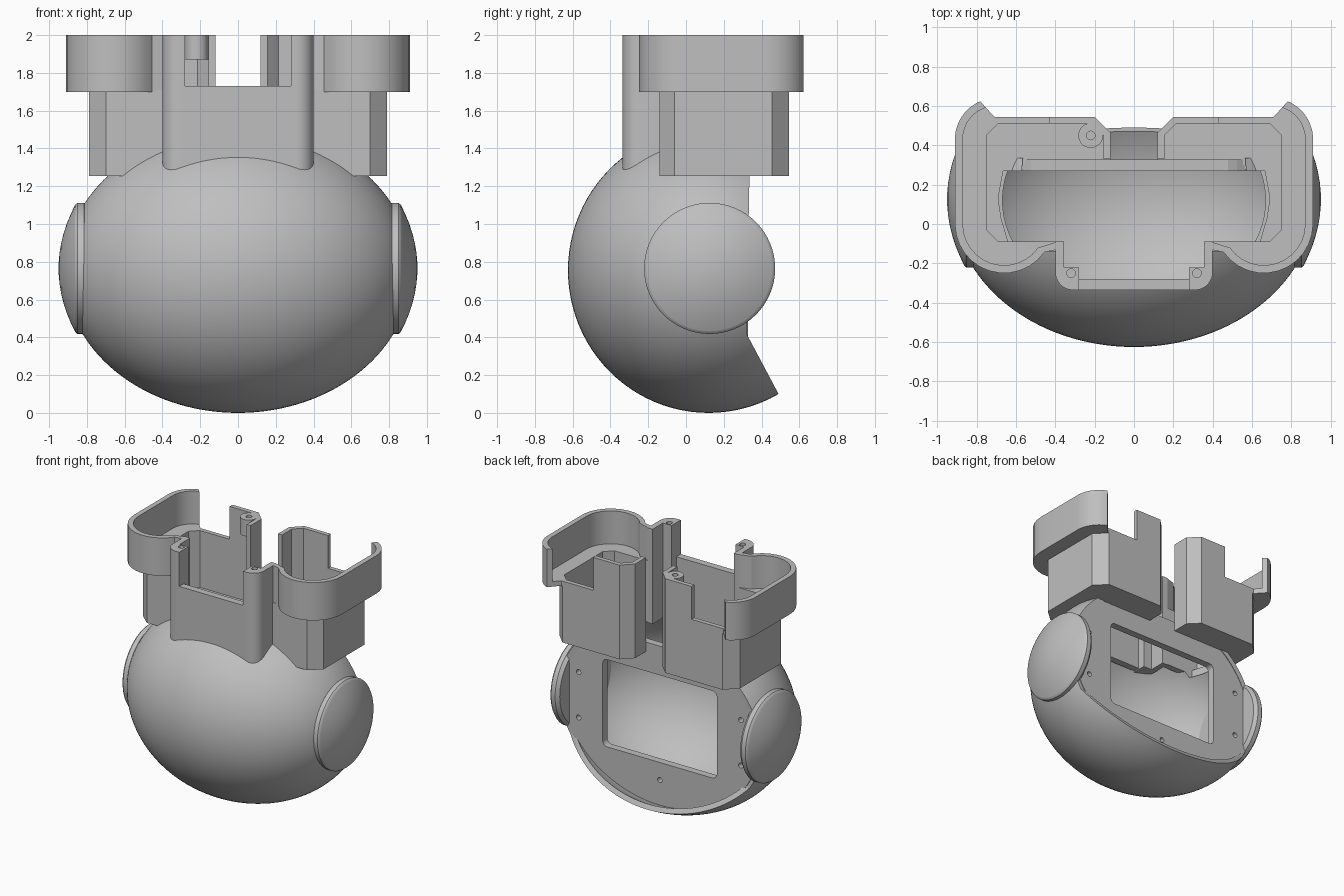
import bpy, bmesh
from math import sin, cos, pi, radians
from mathutils import Matrix, Vector

if "Cube" in bpy.data.objects:
    bpy.data.objects.remove(bpy.data.objects["Cube"], do_unlink=True)

grey = bpy.data.materials.new("plain_grey")
grey.use_nodes = True
colour = (0.52, 0.52, 0.52, 1)
grey.diffuse_color = colour
grey.node_tree.nodes["Principled BSDF"].inputs["Base Color"].default_value = colour

CENTRE = Vector((0, 0.12, 0.755))
RADII = Vector((0.92, 0.745, 0.755))


def finish(bm, name):
    """Turn a bmesh into a grey object with outward normals."""
    bmesh.ops.recalc_face_normals(bm, faces=bm.faces)
    mesh = bpy.data.meshes.new(name)
    bm.to_mesh(mesh)
    bm.free()
    mesh.materials.append(grey)
    obj = bpy.data.objects.new(name, mesh)
    bpy.context.collection.objects.link(obj)
    return obj


def prism(name, points, low, high, place=lambda a, b, h: (a, b, h)):
    """Extrude a flat outline between two heights along the axis set by place."""
    bm = bmesh.new()
    bottom = [bm.verts.new(place(a, b, low)) for a, b in points]
    top = [bm.verts.new(place(a, b, high)) for a, b in points]
    bm.faces.new(bottom)
    bm.faces.new(top)
    count = len(points)
    for i in range(count):
        j = (i + 1) % count
        bm.faces.new((bottom[i], bottom[j], top[j], top[i]))
    return finish(bm, name)


def along_y(a, b, h):
    return (a, h, b)


def along_x(a, b, h):
    return (h, a, b)


def ellipsoid(name, shrink):
    bm = bmesh.new()
    bmesh.ops.create_uvsphere(bm, u_segments=96, v_segments=64, radius=1)
    turn = Matrix.Rotation(pi / 2, 4, "Y")
    size = Matrix.Diagonal((*(r - shrink for r in RADII), 1))
    bm.transform(Matrix.Translation(CENTRE) @ size @ turn)
    return finish(bm, name)


def arc(cx, cy, radius, start, end, steps=12):
    angles = [radians(start + (end - start) * i / steps) for i in range(steps + 1)]
    return [(cx + radius * cos(a), cy + radius * sin(a)) for a in angles]


def rectangle(x0, x1, y0, y1):
    return [(x0, y0), (x1, y0), (x1, y1), (x0, y1)]


def mirrored(points):
    return [(-x, y) for x, y in reversed(points)]


def activate(obj):
    bpy.ops.object.select_all(action="DESELECT")
    obj.select_set(True)
    bpy.context.view_layer.objects.active = obj


def cut(obj, cutter):
    cutter.hide_render = True
    mod = obj.modifiers.new("cut", "BOOLEAN")
    mod.operation, mod.solver, mod.object = "DIFFERENCE", "EXACT", cutter
    activate(obj)
    bpy.ops.object.modifier_apply(modifier=mod.name)
    bpy.data.objects.remove(cutter, do_unlink=True)


def smooth(obj, angle=30):
    activate(obj)
    bpy.ops.object.shade_smooth_by_angle(angle=radians(angle))


# Outlines of one side, seen from above
box_outer = [(0.40, -0.14), (0.70, -0.14), (0.79, -0.06), (0.79, 0.455), (0.70, 0.545)]
box_inner = [(0.355, -0.09), (0.69, -0.09), (0.75, -0.03), (0.75, 0.45), (0.69, 0.51), (0.43, 0.51)]
cavity_side = [(0.64, -0.09), (0.675, 0.03), (0.69, 0.13), (0.665, 0.27), (0.57, 0.27)]
cup_outer = arc(0.66, 0, 0.25, -145, 0) + arc(0.70, 0.43, 0.21, 0, 67)
cup_inner = arc(0.66, 0, 0.21, -145, 0) + arc(0.70, 0.43, 0.17, 0, 72)
column_inner = [(0.28, -0.335), (0.28, -0.22), (0.355, -0.22), (0.355, -0.09)]

# Hollow round body, open on top and cut away at the back
body = ellipsoid("round_body", 0)
cut(body, ellipsoid("hollow_cutter", 0.04))
half_hole = [(0.28, -0.28)] + column_inner[1:] + cavity_side + [(0.56, 0.4)]
cut(body, prism("top_cutter", half_hole + mirrored(half_hole), 1.22, 2.2))
back_profile = [(0.335, 1.7), (0.335, 1.2), (0.32, 0.42), (0.49, 0.10), (0.60, -0.1), (1, -0.1), (1, 1.7)]
cut(body, prism("back_cutter", back_profile, -1.1, 1.1, along_x))
smooth(body)

# Back plate with a rounded window and screw holes
outline = arc(0, CENTRE.z, 1, 0, 360, 96)[:-1]
outline = [(0.86 * x, min(CENTRE.z + 0.70 * (z - CENTRE.z), 1.33)) for x, z in outline]
plate = prism("back_plate", outline, 0.27, 0.328, along_y)
window = []
for sx, sz, start in ((1, 1, 0), (-1, 1, 90), (-1, -1, 180), (1, -1, 270)):
    window += arc(sx * 0.46, CENTRE.z + sz * 0.305, 0.04, start, start + 90, 6)
cut(plate, prism("window_cutter", window, 0.2, 0.4, along_y))
screws = [(sx * 0.71, CENTRE.z + sz * 0.18) for sx in (-1, 1) for sz in (-1, 1)] + [(0, 0.27)]
for x, z in screws:
    hole = arc(x, z, 0.02, 0, 360, 16)[:-1]
    cut(plate, prism("screw_cutter", hole, 0.2, 0.4, along_y))


def ear_cap(name, side):
    """Domed disc turned around the x axis."""
    profile = [(0.79, 0), (0.79, 0.325), (0.815, 0.347), (0.85, 0.347), (0.862, 0.337)]
    profile += [(0.95 - 0.088 * t * t, 0.337 * t) for t in (0.98, 0.85, 0.7, 0.55, 0.4, 0.25, 0.1, 0)]
    bm = bmesh.new()
    verts = [bm.verts.new((side * x, 0, r)) for x, r in profile]
    edges = [bm.edges.new(pair) for pair in zip(verts, verts[1:])]
    bmesh.ops.spin(bm, geom=verts + edges, cent=(0, 0, 0), axis=(1, 0, 0),
                   angle=2 * pi, steps=64, use_merge=True)
    bmesh.ops.remove_doubles(bm, verts=bm.verts, dist=0.0001)
    bm.transform(Matrix.Translation((0, 0.125, 0.765)))
    smooth(finish(bm, name), 25)


# Everything that repeats left and right
for side, word in ((1, "left"), (-1, "right")):
    ear_cap(word + "_ear_cap", side)

    def part(name, points, low, high):
        obj = prism(word + "_" + name, [(side * x, y) for x, y in points], low, high)
        smooth(obj)
        return obj

    # Tower: floor, low outer wall and tall back wall beside the gap
    floor = box_outer + [(0.2, 0.545), (0.12, 0.465), (0.12, 0.3), (0.56, 0.3)]
    part("tower_floor", floor + cavity_side[::-1] + [(0.355, -0.09)], 1.255, 1.29)
    part("tower_wall", box_outer + [(0.43, 0.545)] + box_inner[::-1], 1.27, 1.71)
    part("tall_back_wall", [(0.12, 0.33), (0.12, 0.465), (0.2, 0.545), (0.43, 0.545), (0.43, 0.51),
                            (0.215, 0.51), (0.155, 0.45), (0.155, 0.33)], 1.27, 2)

    # Cup around the tower: ledge and thin rim
    part("cup_ledge", [(0.39, -0.13)] + cup_outer + [(0.71, 0.545), (0.43, 0.545)]
         + box_inner[::-1], 1.70, 1.74)
    part("cup_rim", [(0.39, -0.13)] + cup_outer + cup_inner[::-1] + [(0.39, -0.09)], 1.70, 2)

    # Rounded front column with a screw hole
    column = part("front_column", arc(0.31, -0.245, 0.09, -90, 0) + [(0.40, -0.09)]
                  + column_inner[::-1], 1.25, 2)
    hole = arc(side * 0.32, -0.25, 0.022, 0, 360, 16)[:-1]
    cut(column, prism("column_cutter", hole, 1.85, 2.1))
    smooth(column)

# Low front wall between the columns
prism("front_wall", rectangle(-0.285, 0.285, -0.335, -0.28), 1.26, 1.73)

# Single screw boss inside the right tower
boss = prism("screw_boss", arc(-0.22, 0.45, 0.063, 0, 360, 32)[:-1], 1.87, 2)
cut(boss, prism("boss_cutter", arc(-0.22, 0.45, 0.022, 0, 360, 16)[:-1], 1.8, 2.1))
smooth(boss)
